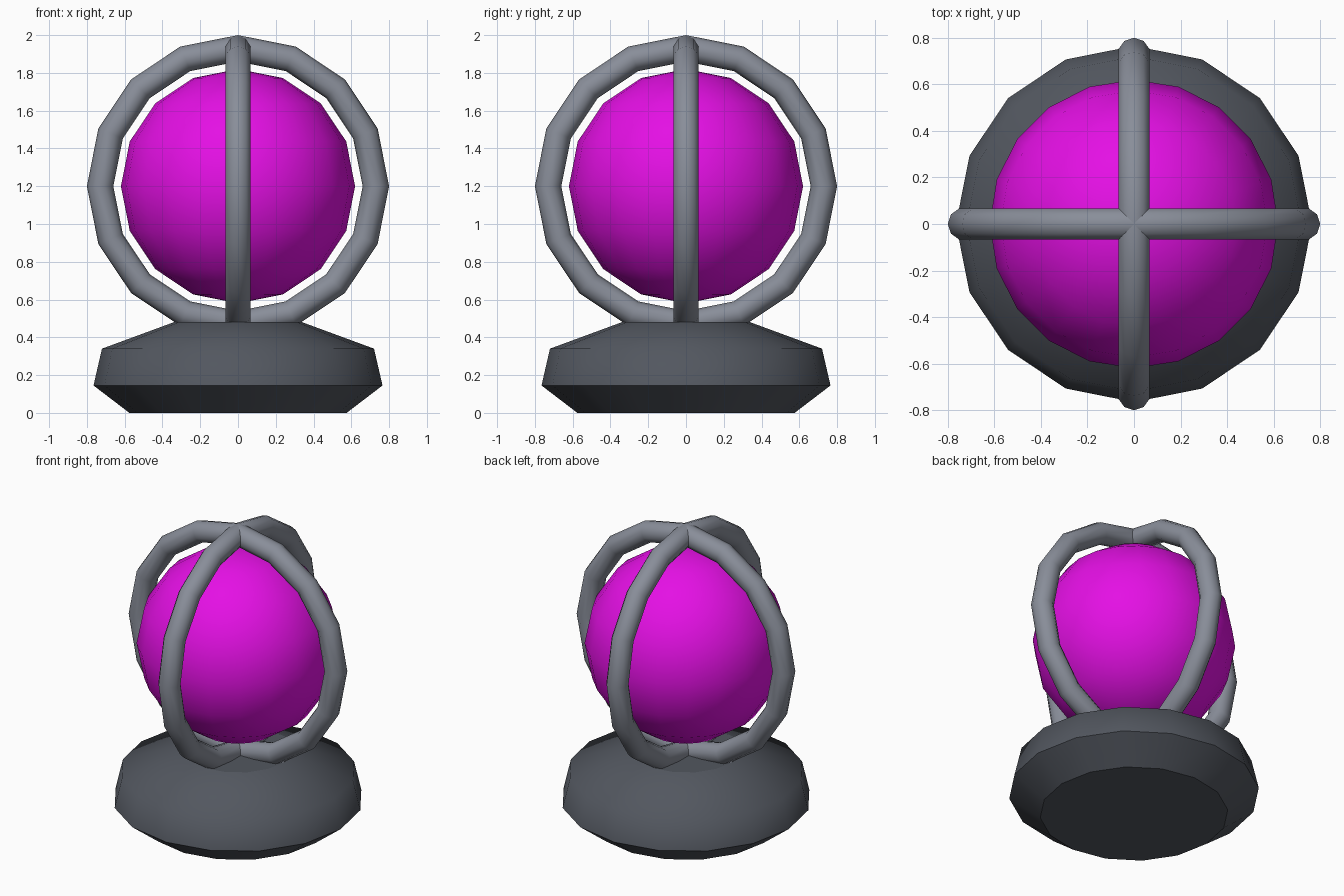
import bpy
import bmesh
from math import radians, pi, cos, sin

cube = bpy.data.objects.get("Cube")
if cube:
    bpy.data.objects.remove(cube, do_unlink=True)


def material(name, rgb):
    m = bpy.data.materials.new(name)
    m.use_nodes = True
    color = (*rgb, 1)
    m.diffuse_color = color
    bsdf = next(n for n in m.node_tree.nodes if n.type == 'BSDF_PRINCIPLED')
    bsdf.inputs["Base Color"].default_value = color
    return m


def finish(name, mat, angle):
    ob = bpy.context.object
    ob.name = name
    ob.data.materials.append(mat)
    bpy.ops.object.shade_smooth_by_angle(angle=radians(angle))
    return ob


magenta = material("magenta", (0.78, 0.005, 0.78))
steel = material("steel grey", (0.25, 0.27, 0.32))
dark = material("dark grey", (0.085, 0.095, 0.115))

# Orb
bpy.ops.mesh.primitive_uv_sphere_add(segments=20, ring_count=8, radius=0.62,
                                     location=(0, 0, 1.2))
finish("orb", magenta, 60)

# Two crossed cage rings
for name, turn in (("side_ring", 0), ("front_back_ring", pi / 2)):
    bpy.ops.mesh.primitive_torus_add(major_segments=16, minor_segments=10,
                                     major_radius=0.73, minor_radius=0.07,
                                     location=(0, 0, 1.2),
                                     rotation=(pi / 2, 0, turn))
    finish(name, steel, 60)

# Pedestal: faceted profile turned around z
profile = [(0.575, 0), (0.765, 0.145), (0.72, 0.34), (0.34, 0.48)]
sides = 16
bm = bmesh.new()
rings = [[bm.verts.new((r * cos(2 * pi * i / sides), r * sin(2 * pi * i / sides), z))
          for i in range(sides)] for r, z in profile]
for low, high in zip(rings, rings[1:]):
    for i in range(sides):
        j = (i + 1) % sides
        bm.faces.new((low[i], low[j], high[j], high[i]))
bm.faces.new(rings[0][::-1])
bm.faces.new(rings[-1])
mesh = bpy.data.meshes.new("pedestal")
bm.to_mesh(mesh)
bm.free()
pedestal = bpy.data.objects.new("pedestal", mesh)
bpy.context.collection.objects.link(pedestal)
bpy.ops.object.select_all(action='DESELECT')
pedestal.select_set(True)
bpy.context.view_layer.objects.active = pedestal
finish("pedestal", dark, 60)

# Flat caps on the pedestal
for p in mesh.polygons:
    if len(p.vertices) == sides:
        p.use_smooth = False
